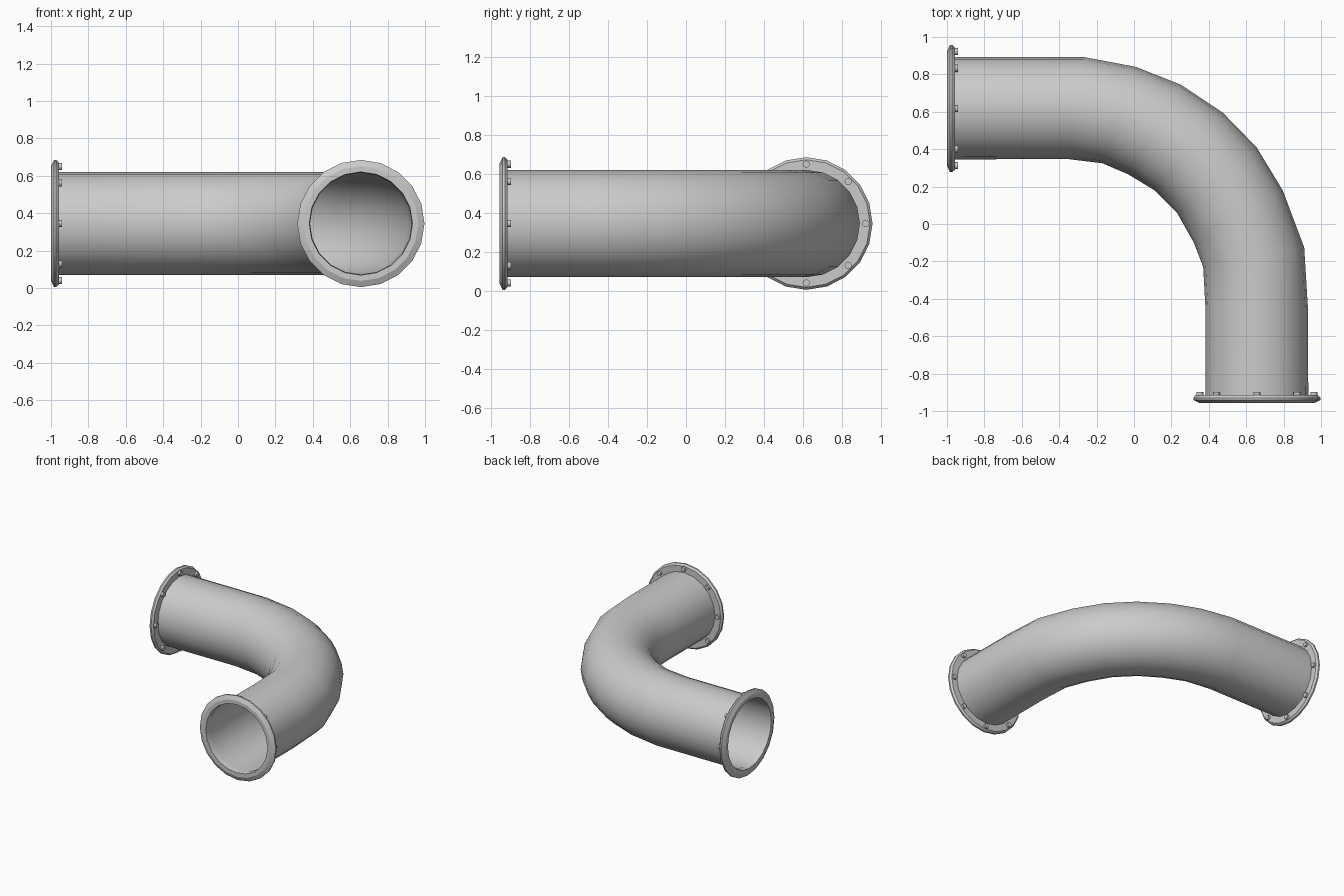
import bpy, bmesh, math
from mathutils import Matrix, Vector

cube = bpy.data.objects.get("Cube")
if cube:
    bpy.data.objects.remove(cube)

steel = bpy.data.materials.new("grey steel")
steel.use_nodes = True
colour = (0.6, 0.6, 0.6, 1)
steel.diffuse_color = colour
steel.node_tree.nodes["Principled BSDF"].inputs["Base Color"].default_value = colour

SIDES = 20
AXIS_Z = 0.345
PIPE_R = 0.275


def finish(name, bm, angle):
    bmesh.ops.recalc_face_normals(bm, faces=bm.faces)
    mesh = bpy.data.meshes.new(name)
    bm.to_mesh(mesh)
    bm.free()
    mesh.materials.append(steel)
    obj = bpy.data.objects.new(name, mesh)
    bpy.context.collection.objects.link(obj)
    bpy.ops.object.select_all(action='DESELECT')
    obj.select_set(True)
    bpy.context.view_layer.objects.active = obj
    bpy.ops.object.shade_smooth_by_angle(angle=math.radians(angle))
    return obj


def bridge(bm, loops, closed=False):
    """Skin consecutive vertex loops with quads."""
    pairs = list(zip(loops, loops[1:]))
    if closed:
        pairs.append((loops[-1], loops[0]))
    for a, b in pairs:
        for i in range(len(a)):
            j = (i + 1) % len(a)
            bm.faces.new((a[i], a[j], b[j], b[i]))


# Pipe: each section spans an outer and an inner point of the bend in plan
sections = [
    ((-0.98, 0.892), (-0.98, 0.345)),
    ((-0.265, 0.892), (-0.36, 0.348)),
    ((0.01, 0.84), (-0.17, 0.325)),
    ((0.25, 0.745), (-0.03, 0.265)),
    ((0.475, 0.595), (0.11, 0.18)),
    ((0.655, 0.41), (0.23, 0.06)),
    ((0.795, 0.18), (0.32, -0.10)),
    ((0.91, -0.125), (0.37, -0.23)),
    ((0.93, -0.45), (0.382, -0.45)),
    ((0.932, -0.935), (0.382, -0.935)),
]
bm = bmesh.new()
loops = []
for outer, inner in sections:
    o, n = Vector((*outer, AXIS_Z)), Vector((*inner, AXIS_Z))
    centre, arm = (o + n) / 2, (o - n) / 2
    up = Vector((0, 0, PIPE_R))
    angles = [math.tau * i / SIDES for i in range(SIDES)]
    loops.append([bm.verts.new(centre + arm * math.cos(t) + up * math.sin(t)) for t in angles])
bridge(bm, loops)
finish("bent_pipe", bm, 50)

# Flange section as (radius, depth from the open face)
flange_profile = [(0.276, 0), (0.307, 0), (0.34, 0.016), (0.34, 0.028),
                  (0.327, 0.042), (0.272, 0.042)]


def flange(name, place):
    bm = bmesh.new()
    rings = []
    for r, d in flange_profile:
        rings.append([bm.verts.new((r * math.cos(math.tau * i / SIDES),
                                    r * math.sin(math.tau * i / SIDES), d))
                      for i in range(SIDES)])
    bridge(bm, rings, closed=True)
    bm.transform(place)
    finish(name + "_flange", bm, 20)

    # Eight bolt heads on the pipe side of the flange
    bm = bmesh.new()
    for i in range(8):
        t = math.tau * i / 8
        spot = Matrix.Translation((0.305 * math.cos(t), 0.305 * math.sin(t), 0.048))
        bmesh.ops.create_cone(bm, cap_ends=True, segments=8, radius1=0.019,
                              radius2=0.019, depth=0.022, matrix=spot)
    bm.transform(place)
    finish(name + "_bolts", bm, 50)


flange("right", Matrix.Translation((-1, 0.617, AXIS_Z)) @ Matrix.Rotation(math.pi / 2, 4, 'Y'))
flange("front", Matrix.Translation((0.657, -0.957, AXIS_Z)) @ Matrix.Rotation(-math.pi / 2, 4, 'X'))
